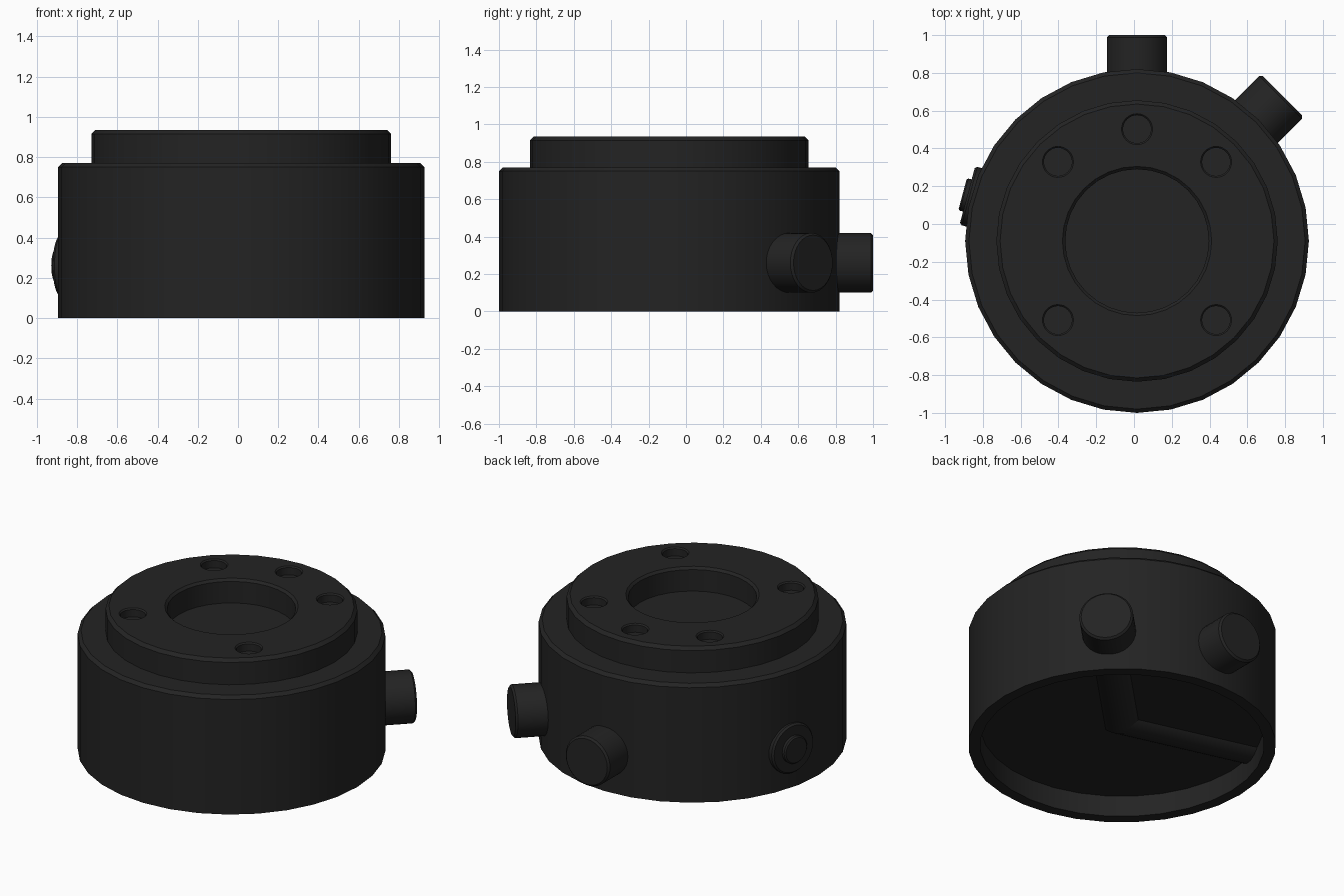
import bpy, bmesh, math
from mathutils import Matrix, Vector

if "Cube" in bpy.data.objects:
    bpy.data.objects.remove(bpy.data.objects["Cube"])

CENTRE = Vector((0.016, -0.09, 0))

mat = bpy.data.materials.new("black_plastic")
mat.diffuse_color = (0.017, 0.017, 0.017, 1)
mat.use_nodes = True
mat.node_tree.nodes["Principled BSDF"].inputs["Base Color"].default_value = mat.diffuse_color


def spin_into(bm, profile, segments, matrix):
    """Revolve a (radius, height) profile about z, then place it with matrix."""
    verts = [bm.verts.new((r, 0, z)) for r, z in profile]
    edges = [bm.edges.new(p) for p in zip(verts, verts[1:])]
    ret = bm.verts
    before = set(bm.verts) - set(verts)
    bmesh.ops.spin(bm, geom=verts + edges, cent=(0, 0, 0), axis=(0, 0, 1),
                   angle=math.tau, steps=segments, use_duplicate=False)
    new = [v for v in bm.verts if v not in before]
    bmesh.ops.remove_doubles(bm, verts=new, dist=1e-4)
    new = [v for v in bm.verts if v not in before]
    bmesh.ops.transform(bm, matrix=matrix, verts=new)


def finish(name, bm):
    bmesh.ops.recalc_face_normals(bm, faces=bm.faces)
    me = bpy.data.meshes.new(name)
    bm.to_mesh(me)
    bm.free()
    ob = bpy.data.objects.new(name, me)
    bpy.context.collection.objects.link(ob)
    me.materials.append(mat)
    return ob


def smooth(ob):
    bpy.ops.object.select_all(action='DESELECT')
    ob.select_set(True)
    bpy.context.view_layer.objects.active = ob
    bpy.ops.object.shade_smooth_by_angle(angle=math.radians(30))


def lathe(name, profile, segments, matrix):
    bm = bmesh.new()
    spin_into(bm, profile, segments, matrix)
    return finish(name, bm)


# Housing: wide drum with raised collar, round top recess and hollow underside
housing = lathe("housing", [
    (0, 0.137), (0.84, 0.137), (0.84, 0), (0.91, 0), (0.91, 0.75), (0.89, 0.77),
    (0.745, 0.77), (0.745, 0.915), (0.725, 0.935), (0.395, 0.935),
    (0.38, 0.92), (0.38, 0.78), (0, 0.78)], 32, Matrix.Translation(CENTRE))

# Five bolt holes in the collar
bm = bmesh.new()
for deg in (45, 90, 135, 225, 315):
    a = math.radians(deg)
    pos = CENTRE + Vector((math.cos(a), math.sin(a), 0)) * 0.592
    spin_into(bm, [(0, 0.88), (0.074, 0.88), (0.074, 0.927), (0.083, 0.936),
                   (0.083, 1.0), (0, 1.0)], 32, Matrix.Translation(pos))
cutter = finish("bolt_hole_cutter", bm)
cutter.hide_render = True
mod = housing.modifiers.new("bolt_holes", 'BOOLEAN')
mod.operation = 'DIFFERENCE'
mod.solver = 'EXACT'
mod.object = cutter
bpy.context.view_layer.objects.active = housing
bpy.ops.object.modifier_apply(modifier=mod.name)
bpy.data.objects.remove(cutter)
smooth(housing)


# Radial pipes: two run to the middle, the back one is a short stub
def pipe(name, deg, profile):
    m = (Matrix.Translation(CENTRE + Vector((0, 0, 0.26)))
         @ Matrix.Rotation(math.radians(deg), 4, 'Z')
         @ Matrix.Rotation(math.radians(90), 4, 'Y'))
    smooth(lathe(name, profile, 32, m))


def plug(start, end, r=0.16, c=0.012):
    return [(0, start), (r, start), (r, end - c), (r - c, end), (0, end)]


pipe("side_pipe", 45, plug(-0.04, 1.088))
pipe("back_stub", 90, plug(0.8, 1.09))
pipe("button_pipe", 165, [(0, 0), (0.16, 0), (0.16, 0.918), (0.15, 0.93),
                          (0.088, 0.93), (0.088, 0.948), (0.08, 0.956), (0, 0.956)])
